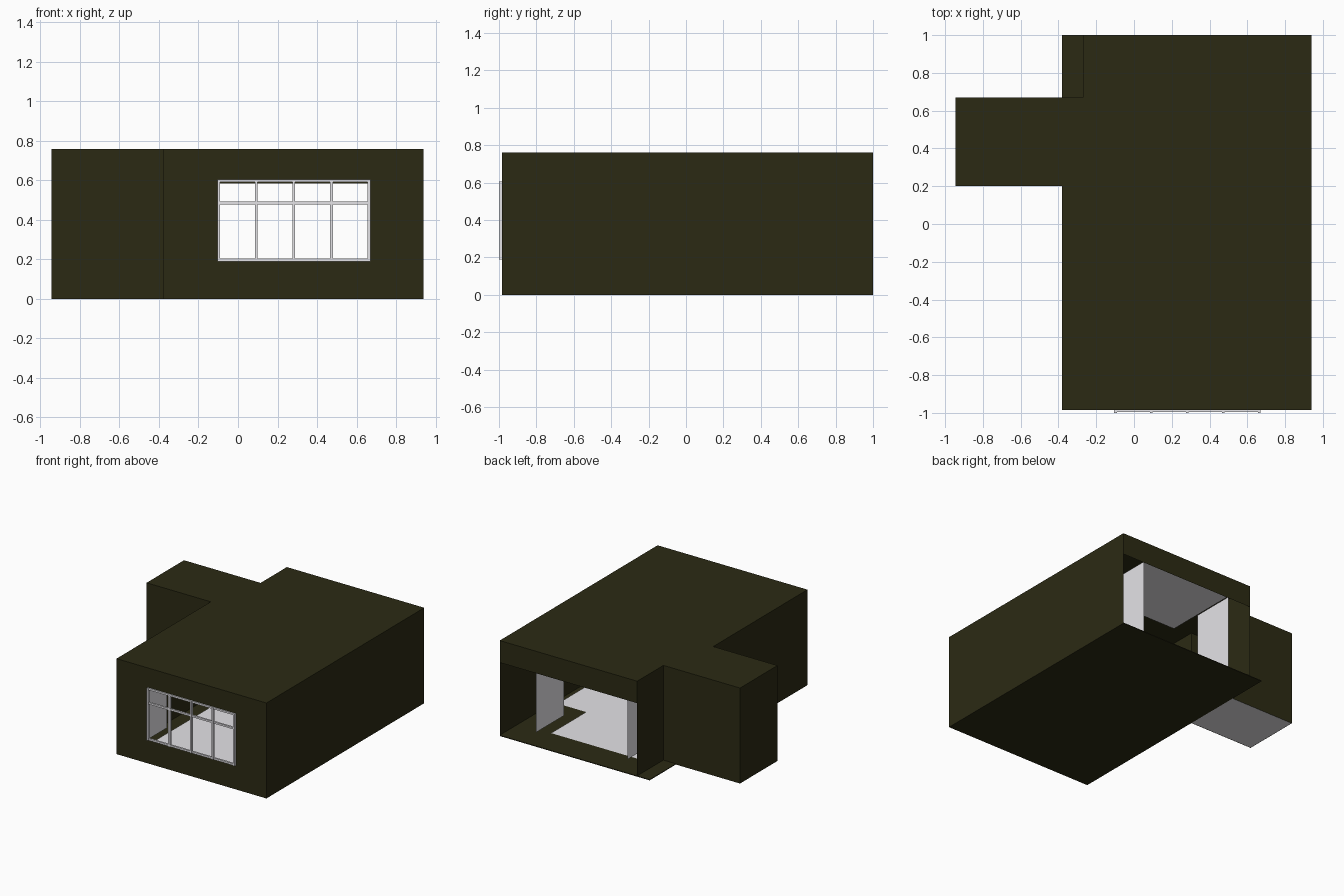
import bpy, bmesh

if "Cube" in bpy.data.objects:
    bpy.data.objects.remove(bpy.data.objects["Cube"])


def material(name, col):
    m = bpy.data.materials.new(name)
    m.diffuse_color = (*col, 1)
    m.use_nodes = True
    m.node_tree.nodes["Principled BSDF"].inputs["Base Color"].default_value = m.diffuse_color
    return m


DARK = material("dark_olive", (0.0245, 0.0232, 0.0068))
WHITE = material("soft_white", (0.80, 0.79, 0.82))


def sheets(name, quads, mat):
    """One object from flat four-cornered sheets."""
    bm = bmesh.new()
    for q in quads:
        bm.faces.new([bm.verts.new(p) for p in q])
    bmesh.ops.remove_doubles(bm, verts=bm.verts, dist=0.0005)
    me = bpy.data.meshes.new(name)
    bm.to_mesh(me)
    bm.free()
    me.materials.append(mat)
    ob = bpy.data.objects.new(name, me)
    bpy.context.collection.objects.link(ob)
    return ob


def flat(x0, x1, y0, y1, z):
    return [(x0, y0, z), (x1, y0, z), (x1, y1, z), (x0, y1, z)]


def wall_x(x, y0, y1, z0, z1):
    return [(x, y0, z0), (x, y1, z0), (x, y1, z1), (x, y0, z1)]


def wall_y(y, x0, x1, z0, z1):
    return [(x0, y, z0), (x1, y, z0), (x1, y, z1), (x0, y, z1)]


def box(name, x0, x1, y0, y1, z0, z1, mat):
    return sheets(name, [
        flat(x0, x1, y0, y1, z0)[::-1], flat(x0, x1, y0, y1, z1),
        wall_x(x0, y0, y1, z0, z1)[::-1], wall_x(x1, y0, y1, z0, z1),
        wall_y(y0, x0, x1, z0, z1), wall_y(y1, x0, x1, z0, z1)[::-1]], mat)


H = 0.76                                  # roof height
L, J, R, A = -0.38, -0.27, 0.94, -0.945   # left wall, jog, right wall, annex end
F, B, Y0, Y1 = -0.985, 1.0, 0.20, 0.67    # front, back, annex sides
WX0, WX1, WZ0, WZ1 = -0.105, 0.67, 0.19, 0.605

# Outer walls: long sides, jog and annex
sheets("outer_walls", [
    wall_x(R, F, B, 0, H),
    wall_x(L, F, Y0, 0, H)[::-1],
    wall_y(Y0, A, L, 0, H),
    wall_x(A, Y0, Y1, 0, H)[::-1],
    wall_y(Y1, A, J, 0, H)[::-1],
    wall_x(J, Y1, B, 0, H)[::-1],
], DARK)

# Front wall around the window hole
sheets("front_wall", [
    wall_y(F, L, WX0, 0, H), wall_y(F, WX1, R, 0, H),
    wall_y(F, WX0, WX1, 0, WZ0), wall_y(F, WX0, WX1, WZ1, H),
], DARK)

# Beam over the open back
sheets("back_header", [wall_y(B, J, R, 0.585, H)[::-1]], DARK)

# Roof over hall, jog and annex
sheets("roof", [
    flat(L, R, F, Y1, H), flat(J, R, Y1, B, H), flat(A, L, Y0, Y1, H),
], DARK)

# Dark base, running out under the jog
box("base_slab", L, R, F, B, 0, 0.006, DARK)

# White floors
sheets("hall_floor", [
    flat(J, 0.65, F + 0.01, 0.77, 0.012),
    flat(0.65, 0.90, F + 0.01, 0.33, 0.012),
], WHITE)
sheets("annex_floor", [flat(A, L, Y0, Y1, 0.001)], WHITE)

# White ceiling panel and side panels by the openings
sheets("ceiling_panel", [flat(-0.13, WX1, 0.30, 0.92, 0.66)[::-1]], WHITE)
for side, x in (("left", -0.13), ("right", 0.675)):
    sheets(side + "_back_panel", [wall_x(x, 0.57, 0.92, 0.07, 0.655)], WHITE)
    sheets(side + "_window_panel", [wall_x(x, F + 0.005, -0.71, 0.17, 0.62)], WHITE)

# Window frame and bars
W = 0.007
for i in range(5):
    x = WX0 + W + (WX1 - WX0 - 2 * W) * i / 4
    box("window_upright", x - W, x + W, -1.0, -0.98, WZ0, WZ1, WHITE)
for z in (WZ0 + W, 0.485, WZ1 - W):
    box("window_rail", WX0, WX1, -0.995, -0.98, z - W, z + W, WHITE)
